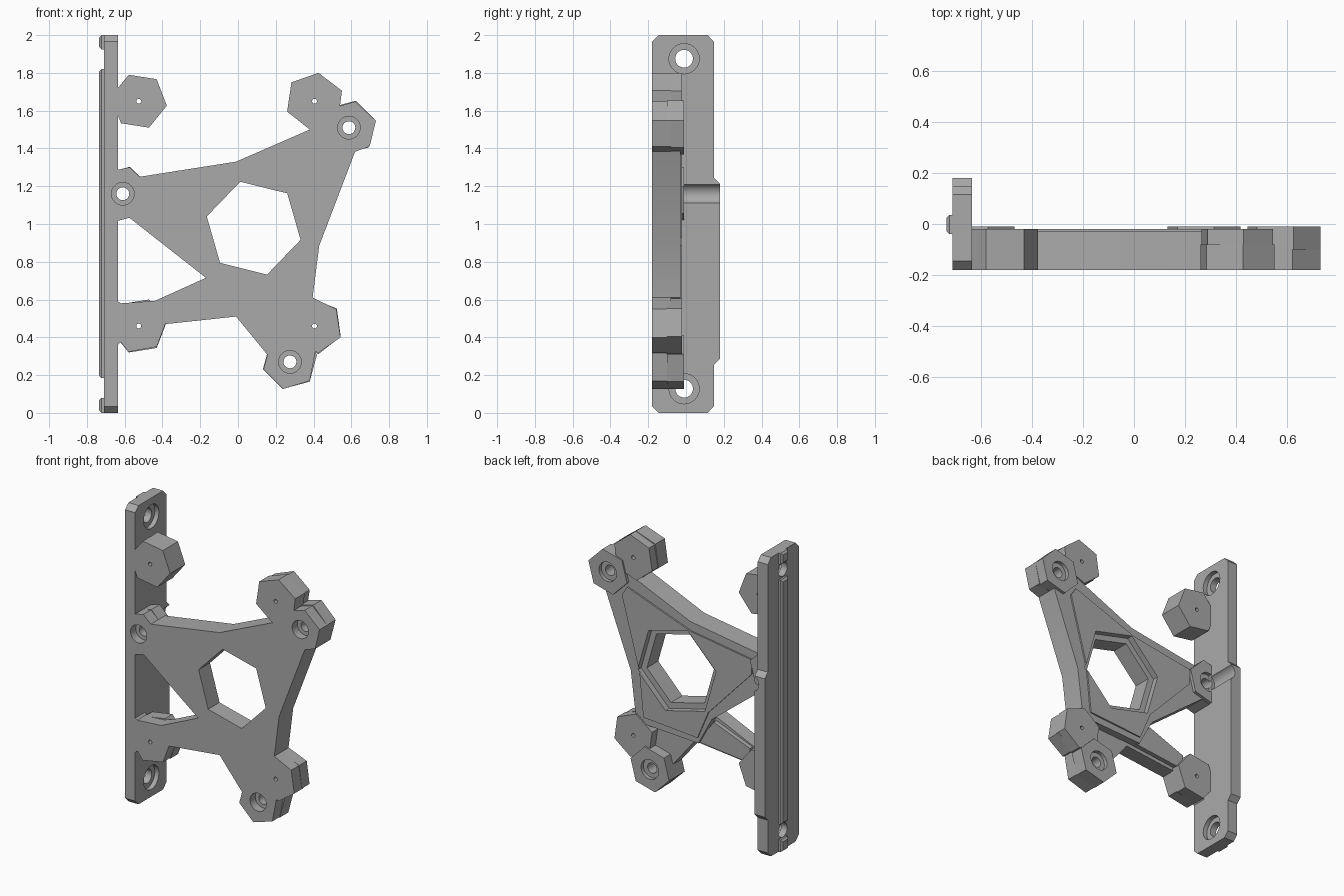
import bpy, bmesh, math
from mathutils import Vector

cube = bpy.data.objects.get("Cube")
if cube:
    bpy.data.objects.remove(cube, do_unlink=True)

grey = bpy.data.materials.new("plain_grey")
grey.use_nodes = True
colour = (0.4, 0.4, 0.4, 1)
grey.diffuse_color = colour
grey.node_tree.nodes["Principled BSDF"].inputs["Base Color"].default_value = colour

FRONT = -0.18
WALL = -0.635      # inner face of the rail


def prism(name, pts, lo, hi, axis="y", clip=None):
    """Extrude a profile along y (x, z points) or along x (y, z points)."""
    bm = bmesh.new()
    place = (lambda p: (p[0], lo, p[1])) if axis == "y" else (lambda p: (lo, p[0], p[1]))
    bm.faces.new([bm.verts.new(place(p)) for p in pts])
    if clip is not None:
        bmesh.ops.bisect_plane(bm, geom=bm.verts[:] + bm.edges[:] + bm.faces[:],
                               plane_co=(clip, 0, 0), plane_no=(1, 0, 0), clear_inner=True)
    ext = bmesh.ops.extrude_face_region(bm, geom=bm.faces[:])
    step = Vector((0, hi - lo, 0)) if axis == "y" else Vector((hi - lo, 0, 0))
    bmesh.ops.translate(bm, vec=step,
                        verts=[g for g in ext["geom"] if isinstance(g, bmesh.types.BMVert)])
    bmesh.ops.recalc_face_normals(bm, faces=bm.faces[:])
    mesh = bpy.data.meshes.new(name)
    bm.to_mesh(mesh)
    bm.free()
    mesh.materials.append(grey)
    ob = bpy.data.objects.new(name, mesh)
    bpy.context.collection.objects.link(ob)
    return ob


def ngon(c, r, n=32, turn=0):
    return [(c[0] + r * math.cos(math.radians(turn) + math.tau * i / n),
             c[1] + r * math.sin(math.radians(turn) + math.tau * i / n)) for i in range(n)]


def cut(ob, cutters):
    for c in cutters:
        mod = ob.modifiers.new("cut", "BOOLEAN")
        mod.operation, mod.solver, mod.object = "DIFFERENCE", "EXACT", c
        bpy.context.view_layer.objects.active = ob
        bpy.ops.object.modifier_apply(modifier=mod.name)


# Positions of the screw bosses and mounting pads: centre and hexagon turn
screws = {"left": (-0.61, 1.16), "upper": (0.587, 1.51), "lower": (0.275, 0.27)}
pads = {"upper_rail": ((-0.525, 1.65), -9), "upper_outer": ((0.405, 1.65), 21),
        "lower_outer": ((0.405, 0.46), 38), "lower_rail": ((-0.525, 0.46), 9)}
opening = (0.083, 0.978)

# Front frame with its full outline
outline = [(WALL, 1.287), (-.575, 1.30), (-.52, 1.25), (-.01, 1.33), (.38, 1.50), (.26, 1.595),
           (.283, 1.75), (.426, 1.80), (.55, 1.706), (.54, 1.625), (.62, 1.648), (.73, 1.547),
           (.697, 1.41), (.62, 1.383), (.43, .885), (.395, .61), (.52, .55), (.543, .40),
           (.426, .318), (.41, .325), (.38, .17), (.24, .127), (.135, .23), (.156, .307),
           (-.01, .51), (-.385, .47), (-.43, .35), (-.58, .323), (-.62, .375), (WALL, .36),
           (WALL, .59), (-.62, .58), (-.44, .593), (-.17, .715), (-.575, 1.033), (WALL, 1.017)]
parts = [prism("front_frame", outline, FRONT, -0.08)]

# Thick triangular centre and its raised back panel
body = [(WALL, 1.287), (-.575, 1.30), (-.52, 1.25), (-.01, 1.33), (.38, 1.50), (.50, 1.55),
        (.62, 1.383), (.43, .885), (.395, .61), (.31, .55), (-.07, .53), (-.17, .715),
        (-.575, 1.033), (WALL, 1.017)]
parts.append(prism("centre_body", body, -0.09, -0.03))
panel = [(-.47, 1.2), (-.02, 1.27), (.45, 1.44), (.49, 1.38), (.36, .9), (.33, .6),
         (-.07, .57), (-.15, .76), (-.47, 1.1)]
parts.append(prism("back_panel", panel, -0.04, -0.02))

# Rib running to the lower rail pad
parts.append(prism("lower_arm_rib", [(-.05, .53), (-.17, .69), (-.44, .585), (-.42, .49)],
                   -0.09, -0.05))

# Hexagonal pads and screw bosses
for name, (c, turn) in pads.items():
    start = FRONT if name == "upper_rail" else -0.1
    parts.append(prism(name + "_pad", ngon(c, 0.15, 6, turn), start, -0.02, clip=WALL))
for name, c in screws.items():
    parts.append(prism(name + "_screw_boss", ngon(c, 0.148, 6, 15), -0.1, -0.01, clip=WALL))

# Side rail with chamfered corners and a widened middle
rail = prism("side_rail",
             [(FRONT, .035), (-.145, 0), (.115, 0), (.148, .035), (.148, .254), (.18, .286),
              (.18, 1.213), (.148, 1.245), (.148, 1.965), (.115, 2), (-.145, 2), (FRONT, 1.965)],
             -0.71, WALL, axis="x")

# Tongue and end nubs on the outer side of the rail
for name, lo, hi in (("rail_tongue", .185, 1.82), ("lower_nub", 0, .08), ("upper_nub", 1.925, 2)):
    tongue = prism(name, [(-.04, lo), (.035, lo), (.035, hi), (-.04, hi)], -0.735, -0.71, axis="x")
    bm = bmesh.new()
    bm.from_mesh(tongue.data)
    edges = [e for e in bm.edges if all(v.co.x < -0.73 for v in e.verts)]
    bmesh.ops.bevel(bm, geom=edges, offset=0.012, segments=1, affect="EDGES")
    bm.to_mesh(tongue.data)
    bm.free()

# Cutters for the frame: centre opening, screw holes and pad pin holes
hole_tools = [prism("opening_cutter", ngon(opening, 0.256, 6, -14), -0.3, 0.1),
              prism("opening_ledge_cutter", ngon(opening, 0.30, 6, -14), -0.06, 0.1)]
for c in screws.values():
    hole_tools += [prism("screw_hole_cutter", ngon(c, 0.034), -0.3, 0.1),
                   prism("screw_front_cutter", ngon(c, 0.06), -0.3, -0.125),
                   prism("screw_back_cutter", ngon(c, 0.065), -0.035, 0.1)]
for c, turn in pads.values():
    hole_tools.append(prism("pin_hole_cutter", ngon(c, 0.013, 12), -0.3, 0.1))
for part in parts:
    cut(part, hole_tools)

# Cutters for the rail: countersunk holes, screw pocket and driver channel
rail_tools = [prism("driver_channel_cutter", ngon(screws["left"], 0.055), -0.015, 0.3),
              prism("rail_screw_cutter", ngon(screws["left"], 0.06), -0.3, -0.125),
              prism("rail_shank_cutter", ngon(screws["left"], 0.034), -0.2, 0)]
for z in (0.128, 1.875):
    rail_tools += [prism("rail_hole_cutter", ngon((-.01, z), 0.047), -0.8, -0.5, axis="x"),
                   prism("rail_sink_cutter", ngon((-.01, z), 0.08), -0.665, -0.5, axis="x")]
cut(rail, rail_tools)

for tool in hole_tools + rail_tools:
    bpy.data.objects.remove(tool, do_unlink=True)

# Smooth only the round hole walls
bpy.ops.object.select_all(action="DESELECT")
for ob in parts + [rail]:
    ob.select_set(True)
bpy.context.view_layer.objects.active = rail
bpy.ops.object.shade_smooth_by_angle(angle=math.radians(20))
